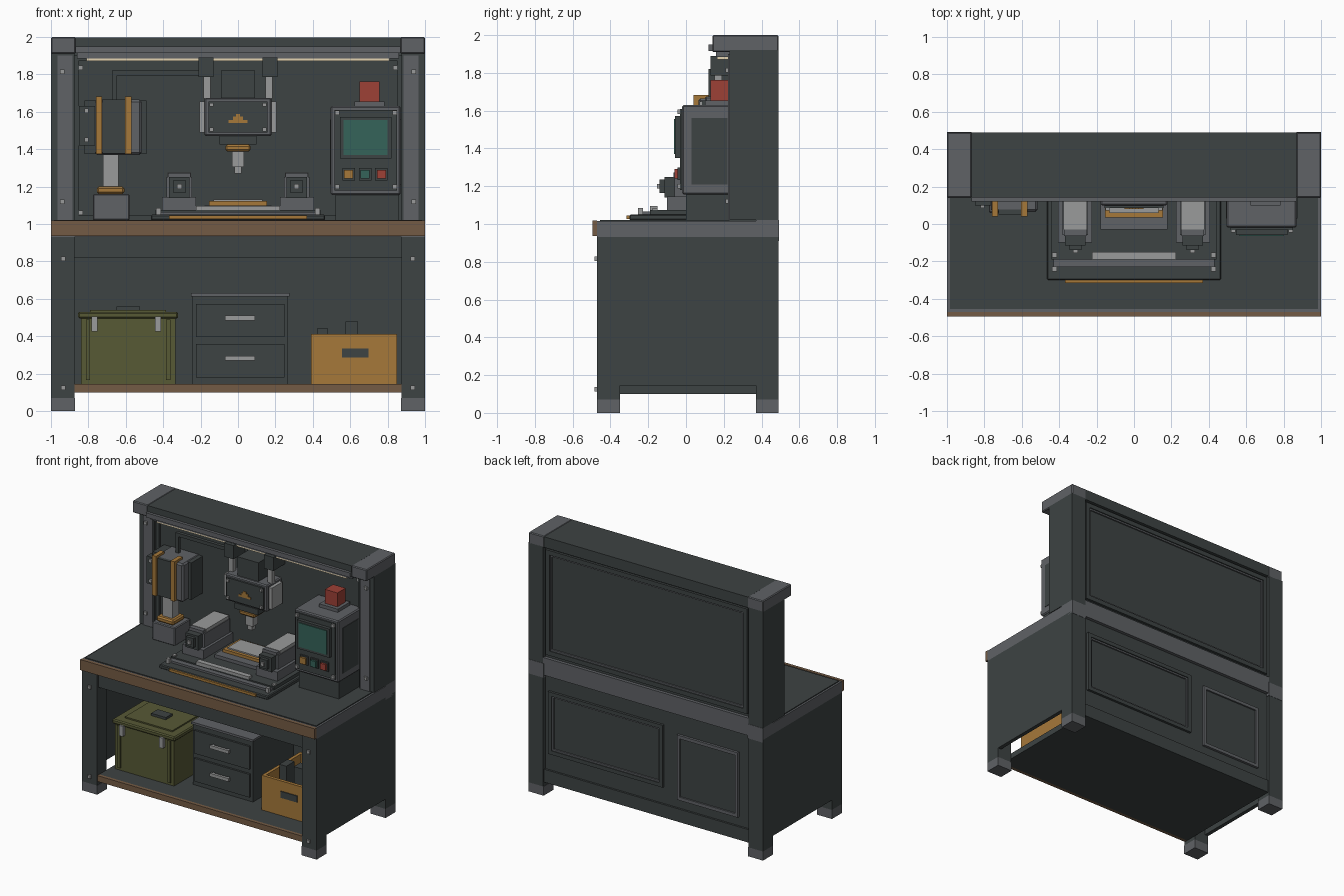
import bpy, bmesh, math
from mathutils import Matrix, Vector

cube = bpy.data.objects.get("Cube")
if cube:
    bpy.data.objects.remove(cube, do_unlink=True)


def material(name, r, g, b):
    m = bpy.data.materials.new(name)
    m.use_nodes = True
    m.diffuse_color = (r, g, b, 1)
    m.node_tree.nodes["Principled BSDF"].inputs["Base Color"].default_value = (r, g, b, 1)
    return m


DARK = material("dark slate", 0.047, 0.056, 0.056)
GREY = material("steel grey", 0.115, 0.122, 0.133)
SILVER = material("light metal", 0.32, 0.325, 0.325)
WOOD = material("brown wood", 0.175, 0.105, 0.058)
OLIVE = material("olive green", 0.095, 0.1, 0.036)
ORANGE = material("ochre", 0.38, 0.19, 0.042)
RED = material("signal red", 0.34, 0.052, 0.037)
TEAL = material("screen teal", 0.036, 0.125, 0.1)
CREAM = material("lamp cream", 0.78, 0.66, 0.45)


def parts(name, mat, boxes, bevel=0.0):
    """One object made of boxes, each (x0, x1, y0, y1, z0, z1)."""
    bm = bmesh.new()
    for x0, x1, y0, y1, z0, z1 in boxes:
        mx = Matrix.Translation(((x0 + x1) / 2, (y0 + y1) / 2, (z0 + z1) / 2)) @ \
            Matrix.Diagonal((abs(x1 - x0), y1 - y0, z1 - z0, 1))
        bmesh.ops.create_cube(bm, size=1, matrix=mx)
    me = bpy.data.meshes.new(name)
    bm.to_mesh(me)
    bm.free()
    me.materials.append(mat)
    ob = bpy.data.objects.new(name, me)
    bpy.context.collection.objects.link(ob)
    if bevel:
        mod = ob.modifiers.new("edge", "BEVEL")
        mod.width, mod.segments = bevel, 1
    return ob


def box(name, mat, x0, x1, y0, y1, z0, z1, bevel=0.0):
    return parts(name, mat, [(x0, x1, y0, y1, z0, z1)], bevel)


def pair(name, mat, x0, x1, *rest, bevel=0.0):
    """A box and its mirror image across x = 0."""
    return parts(name, mat, [(x0, x1, *rest), (-x1, -x0, *rest)], bevel)


def frame(name, mat, x0, x1, z0, z1, y0, y1, w):
    """Rectangular border in the x-z plane."""
    return parts(name, mat, [(x0, x1, y0, y1, z1 - w, z1), (x0, x1, y0, y1, z0, z0 + w),
                             (x0, x0 + w, y0, y1, z0 + w, z1 - w),
                             (x1 - w, x1, y0, y1, z0 + w, z1 - w)])


def bolts(name, xs, zs, y, s=0.012, mat=SILVER):
    return parts(name, mat, [(x - s, x + s, y - 0.014, y + 0.004, z - s, z + s)
                             for x in xs for z in zs])


# --- Bench: legs, feet, sides, shelf and top
for label, y0, y1 in (("front", -0.47, -0.35), ("back", 0.37, 0.49)):
    pair(label + "_legs", DARK, 0.875, 1, y0, y1, 0.07, 0.93)
    pair(label + "_feet", GREY, 0.872, 1, y0, y1, 0, 0.07)
pair("side_panels", DARK, 0.97, 1, -0.35, 0.37, 0.145, 0.93)
bolts("leg_bolts", (-0.935, 0.935), (0.125, 0.815), -0.47)
box("lower_shelf", DARK, -0.875, 0.875, -0.44, 0.45, 0.1, 0.145)
box("shelf_wood_edge", WOOD, -0.875, 0.875, -0.465, -0.44, 0.1, 0.145)
box("lower_back_wall", DARK, -0.875, 0.875, 0.43, 0.465, 0.1, 0.95)
box("front_apron", DARK, -0.875, 0.875, -0.45, -0.42, 0.82, 0.93)
box("bench_top", GREY, -1, 1, -0.47, 0.49, 0.93, 1.015)
box("bench_wood_edge", WOOD, -1, 1, -0.495, -0.47, 0.937, 1.018)
box("bench_mat", DARK, -0.985, 0.985, -0.455, 0.45, 1.01, 1.022)
pair("bench_corner_brackets", GREY, 0.87, 1, 0.37, 0.492, 0.91, 1.02)

# --- Upper back frame and hood
pair("uprights", DARK, 0.875, 1, 0.23, 0.49, 1.02, 1.92)
pair("upright_face_strips", GREY, 0.885, 0.965, 0.222, 0.24, 1.02, 1.9)
bolts("upright_bolts", (-0.94, 0.94), (1.12, 1.815), 0.222)
box("upper_back_panel", DARK, -0.875, 0.875, 0.27, 0.465, 1.02, 1.92)
frame("upper_panel_border", DARK, -0.875, 0.875, 1.02, 1.9, 0.25, 0.28, 0.025)
bolts("panel_bolts", (-0.842, 0.842), (1.06, 1.835), 0.27)
box("hood", DARK, -0.87, 0.87, 0.142, 0.488, 1.915, 1.997)
pair("hood_end_caps", GREY, 0.868, 1, 0.14, 0.49, 1.91, 2, bevel=0.006)
box("hood_front_rail", GREY, -0.87, 0.87, 0.12, 0.15, 1.915, 1.95)
box("lamp_housing", GREY, -0.86, 0.86, 0.16, 0.24, 1.885, 1.918)
box("lamp_strip", CREAM, -0.81, 0.81, 0.165, 0.225, 1.872, 1.887)

# --- Rear side: rails and framed panels
box("rear_middle_rail", GREY, -0.875, 0.875, 0.45, 0.49, 0.96, 1.065)
box("rear_bottom_rail", DARK, -0.875, 0.875, 0.45, 0.48, 0.1, 0.2)
frame("rear_upper_frame", DARK, -0.86, 0.86, 1.09, 1.9, 0.46, 0.484, 0.035)
frame("rear_upper_bead", GREY, -0.825, 0.825, 1.125, 1.865, 0.46, 0.476, 0.012)
frame("rear_wide_frame", DARK, -0.14, 0.84, 0.33, 0.81, 0.46, 0.484, 0.03)
frame("rear_wide_bead", GREY, -0.11, 0.81, 0.36, 0.78, 0.46, 0.476, 0.012)
frame("rear_hatch_frame", GREY, -0.78, -0.26, 0.27, 0.77, 0.46, 0.484, 0.025)
box("rear_hatch", DARK, -0.76, -0.28, 0.46, 0.472, 0.29, 0.75)

# --- Machine bed
box("bed_plate", DARK, -0.465, 0.465, -0.3, 0.26, 1.02, 1.05, bevel=0.006)
box("bed_upper_plate", DARK, -0.44, 0.44, -0.19, 0.26, 1.05, 1.075)
box("bed_front_lip", GREY, -0.43, 0.43, -0.23, -0.19, 1.05, 1.065)
box("bed_front_stripe", ORANGE, -0.37, 0.37, -0.315, -0.3, 1.027, 1.045)
box("cross_rail", SILVER, -0.225, 0.225, -0.19, -0.15, 1.07, 1.095)
parts("bed_bolts", SILVER, [(x - 0.013, x + 0.013, y - 0.013, y + 0.013, 1.05, 1.085)
                            for x in (-0.425, 0.425) for y in (-0.24, -0.165)])
box("work_table", GREY, -0.18, 0.18, -0.03, 0.26, 1.07, 1.1)
box("work_tray", ORANGE, -0.155, 0.155, 0.035, 0.24, 1.1, 1.122)
box("work_plate", SILVER, -0.13, 0.13, 0.06, 0.22, 1.12, 1.132)

# --- Clamp carriages
pair("carriage_bases", GREY, 0.225, 0.405, -0.1, 0.26, 1.07, 1.145)
pair("carriage_bodies", GREY, 0.245, 0.383, -0.06, 0.25, 1.14, 1.25)
pair("carriage_tops", SILVER, 0.25, 0.378, -0.03, 0.25, 1.25, 1.275)
pair("carriage_lips", GREY, 0.255, 0.373, -0.065, -0.03, 1.25, 1.272)
pair("carriage_faces", DARK, 0.26, 0.368, -0.115, -0.06, 1.14, 1.25)
pair("carriage_knobs", DARK, 0.28, 0.346, -0.14, -0.115, 1.165, 1.235)
bolts("carriage_nuts", (-0.313, 0.313), (1.2,), -0.14, 0.013)

# --- Press head
pair("head_brackets", DARK, 0.13, 0.21, 0.13, 0.28, 1.785, 1.89)
pair("head_guide_rods", SILVER, 0.148, 0.184, 0.15, 0.19, 1.67, 1.79)
box("head_motor", DARK, -0.09, 0.09, 0.12, 0.28, 1.67, 1.82)
box("head_body", GREY, -0.18, 0.18, 0.1, 0.28, 1.47, 1.675, bevel=0.008)
pair("head_side_plates", SILVER, 0.178, 0.205, 0.12, 0.25, 1.49, 1.655)
box("head_face", DARK, -0.158, 0.158, 0.085, 0.105, 1.488, 1.655)
bolts("head_bolts", (-0.142, 0.142), (1.505, 1.638), 0.085, 0.01)
parts("head_marker", ORANGE, [(-0.05, 0.05, 0.08, 0.088, 1.54, 1.556),
                              (-0.028, 0.028, 0.08, 0.088, 1.556, 1.574),
                              (-0.012, 0.012, 0.08, 0.088, 1.574, 1.588)])
box("spindle_mount", DARK, -0.1, 0.1, 0.1, 0.24, 1.425, 1.47)
box("spindle_collar", ORANGE, -0.068, 0.068, 0.105, 0.225, 1.388, 1.425, bevel=0.01)
box("spindle", SILVER, -0.032, 0.032, 0.135, 0.195, 1.305, 1.388)
box("spindle_tip", SILVER, -0.02, 0.02, 0.145, 0.185, 1.27, 1.305)

# --- Banded pump unit
box("pump_body", GREY, -0.765, -0.515, 0.065, 0.28, 1.37, 1.665, bevel=0.012)
box("pump_drum", DARK, -0.725, -0.6, 0.052, 0.1, 1.378, 1.665)
box("pump_back_plate", DARK, -0.82, -0.49, 0.13, 0.28, 1.375, 1.66)
box("pump_left_plate", DARK, -0.85, -0.765, 0.1, 0.28, 1.42, 1.63)
bolts("pump_bolts", (-0.81,), (1.45, 1.605), 0.1)
parts("pump_bands", ORANGE, [(x, x + 0.033, 0.04, 0.14, 1.375, 1.682) for x in (-0.76, -0.603)])
parts("pump_pipe", DARK, [(-0.675, -0.648, 0.2, 0.227, 1.65, 1.82),
                          (-0.648, -0.2, 0.2, 0.227, 1.793, 1.82)])
box("pump_shaft", SILVER, -0.722, -0.638, 0.11, 0.19, 1.2, 1.375)
box("pump_collar", ORANGE, -0.755, -0.608, 0.08, 0.22, 1.16, 1.2, bevel=0.01)
box("pump_base", GREY, -0.775, -0.58, 0.06, 0.25, 1.02, 1.16, bevel=0.006)

# --- Control cabinet
box("cabinet_pedestal", DARK, 0.52, 0.86, 0.0, 0.27, 1.02, 1.16)
box("cabinet_body", GREY, 0.495, 0.87, -0.02, 0.27, 1.155, 1.63, bevel=0.008)
parts("cabinet_side_panels", DARK, [(0.868, 0.874, 0.03, 0.22, 1.21, 1.56),
                                    (0.491, 0.497, 0.03, 0.22, 1.21, 1.56)])
box("cabinet_face", DARK, 0.515, 0.85, -0.032, -0.015, 1.18, 1.61)
bolts("cabinet_bolts", (0.53, 0.838), (1.2, 1.595), -0.032)
box("screen_bezel", DARK, 0.545, 0.82, -0.058, -0.03, 1.35, 1.572)
box("screen", TEAL, 0.563, 0.798, -0.064, -0.057, 1.37, 1.555)
for label, x, mat in (("orange", 0.592, ORANGE), ("teal", 0.68, TEAL), ("red", 0.766, RED)):
    box(label + "_button_plate", DARK, x - 0.034, x + 0.034, -0.044, -0.03, 1.232, 1.3)
    box(label + "_button", mat, x - 0.024, x + 0.024, -0.06, -0.04, 1.242, 1.29)
box("beacon_base", GREY, 0.622, 0.782, 0.1, 0.25, 1.628, 1.655)
box("beacon", RED, 0.65, 0.757, 0.13, 0.23, 1.655, 1.762)

# --- Storage crate
box("crate_body", OLIVE, -0.84, -0.335, -0.3, 0.13, 0.145, 0.5)
box("crate_lid", OLIVE, -0.855, -0.32, -0.315, 0.145, 0.495, 0.53, bevel=0.008)
box("crate_lid_step", OLIVE, -0.79, -0.385, -0.25, 0.08, 0.53, 0.54)
box("crate_handle", DARK, -0.65, -0.525, -0.13, -0.05, 0.54, 0.558)
parts("crate_ribs", OLIVE, [(x - 0.012, x + 0.012, -0.312, -0.3, 0.165, 0.49)
                            for x in (-0.802, -0.373)])
parts("crate_latches", SILVER, [(x - 0.016, x + 0.016, -0.33, -0.3, 0.425, 0.505)
                                for x in (-0.768, -0.427)])

# --- Drawer unit
box("drawer_cabinet", DARK, -0.245, 0.268, -0.2, 0.3, 0.145, 0.615)
box("drawer_cabinet_top", GREY, -0.252, 0.275, -0.21, 0.31, 0.613, 0.63)
for label, z in (("lower", 0.18), ("upper", 0.395)):
    box(label + "_drawer", DARK, -0.225, 0.248, -0.215, -0.2, z, z + 0.178)
    box(label + "_drawer_handle", SILVER, -0.07, 0.09, -0.245, -0.225, z + 0.09, z + 0.115)
    parts(label + "_handle_posts", GREY, [(x, x + 0.015, -0.23, -0.21, z + 0.09, z + 0.115)
                                          for x in (-0.06, 0.065)])

# --- Open tool bin
parts("bin", ORANGE, [(0.39, 0.85, -0.27, 0.2, 0.145, 0.185),
                      (0.39, 0.85, -0.27, -0.245, 0.185, 0.412),
                      (0.39, 0.85, 0.175, 0.2, 0.185, 0.412),
                      (0.39, 0.415, -0.245, 0.175, 0.185, 0.412),
                      (0.825, 0.85, -0.245, 0.175, 0.185, 0.412)])
box("bin_grip_slot", DARK, 0.555, 0.698, -0.277, -0.268, 0.285, 0.335)
box("short_tool", DARK, 0.422, 0.482, -0.1, 0.0, 0.185, 0.44)
box("tall_tool", DARK, 0.575, 0.642, -0.14, -0.06, 0.185, 0.478)
